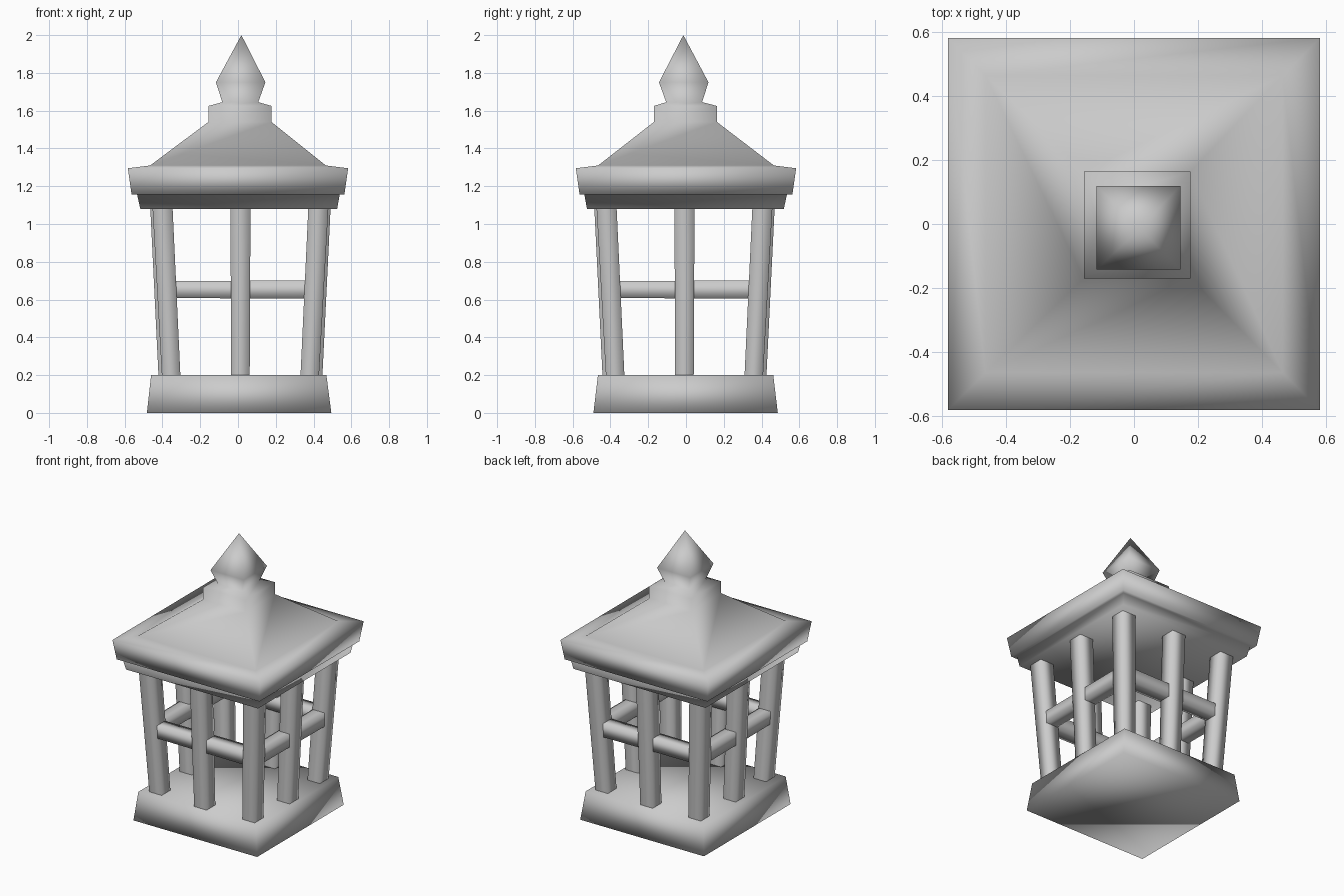
import bpy
import bmesh
from mathutils import Vector

cube = bpy.data.objects.get("Cube")
if cube:
    bpy.data.objects.remove(cube, do_unlink=True)

stone = bpy.data.materials.new("grey_stone")
stone.use_nodes = True
grey = (0.6, 0.6, 0.6, 1)
stone.diffuse_color = grey
stone.node_tree.nodes["Principled BSDF"].inputs["Base Color"].default_value = grey

CORNERS = [(-1, -1), (1, -1), (1, 1), (-1, 1)]


def make_object(name, bm):
    """Turn a bmesh into a fully smooth-shaded object."""
    for face in bm.faces:
        face.smooth = True
    mesh = bpy.data.meshes.new(name)
    bm.to_mesh(mesh)
    bm.free()
    mesh.materials.append(stone)
    obj = bpy.data.objects.new(name, mesh)
    bpy.context.collection.objects.link(obj)
    return obj


def bridge(bm, rings):
    for low, high in zip(rings, rings[1:]):
        for i in range(4):
            j = (i + 1) % 4
            bm.faces.new((low[i], low[j], high[j], high[i]))


def square_loft(name, profile, tip=None):
    """Stack square rings given as (half width, z, centre x, centre y)."""
    bm = bmesh.new()
    rings = [[bm.verts.new((cx + sx * h, cy + sy * h, z)) for sx, sy in CORNERS]
             for h, z, cx, cy in profile]
    bridge(bm, rings)
    bm.faces.new(rings[0][::-1])
    if tip:
        apex = bm.verts.new(tip)
        for i in range(4):
            bm.faces.new((rings[-1][i], rings[-1][(i + 1) % 4], apex))
    else:
        bm.faces.new(rings[-1])
    return make_object(name, bm)


def beam(name, start, end, u, v, half_start, half_end):
    """Open square tube between two points, spanned by directions u and v."""
    bm = bmesh.new()
    rings = [[bm.verts.new(Vector(p) + (Vector(u) * a + Vector(v) * b) * h)
              for a, b in CORNERS]
             for p, h in ((start, half_start), (end, half_end))]
    bridge(bm, rings)
    return make_object(name, bm)


# Tapered plinth
square_loft("base", [(0.488, 0, 0.006, -0.002), (0.464, 0.2, 0.004, -0.002)])

# Roof: ledge, eave slab, sloping sides, collar and pointed finial
square_loft("roof", [
    (0.521, 1.08, 0.004, -0.003),
    (0.536, 1.155, 0.002, -0.002),
    (0.563, 1.155, 0, 0),
    (0.583, 1.295, 0, 0),
    (0.465, 1.31, 0, 0),
    (0.167, 1.54, 0.01, -0.003),
    (0.167, 1.625, 0.01, -0.003),
    (0.095, 1.645, 0.012, -0.01),
    (0.131, 1.75, 0.014, -0.012),
], tip=(0.018, -0.014, 2.0))

# Eight posts leaning outward: four corners and four mid-sides
CX, CY = 0.013, -0.008
NAMES = {-1: ("right", "front"), 0: ("middle", "middle"), 1: ("left", "back")}
for sx in (-1, 0, 1):
    for sy in (-1, 0, 1):
        if sx == 0 and sy == 0:
            continue
        low, high = (0.367, 0.412) if sx and sy else (0.385, 0.424)
        beam(f"post_{NAMES[sy][1]}_{NAMES[sx][0]}",
             (CX + sx * low, CY + sy * low, 0.2),
             (CX + sx * high, CY + sy * high, 1.08),
             (1, 0, 0), (0, 1, 0), 0.049, 0.053)

# Four rails joining the corner posts
R, Z = 0.39, 0.653
for s in (-1, 1):
    beam(f"rail_{NAMES[s][1]}", (CX - R, CY + s * R, Z), (CX + R, CY + s * R, Z),
         (0, 1, 0), (0, 0, 1), 0.045, 0.048)
    beam(f"rail_{NAMES[s][0]}", (CX + s * R, CY - R, Z), (CX + s * R, CY + R, Z),
         (0, 0, 1), (1, 0, 0), 0.045, 0.048)
